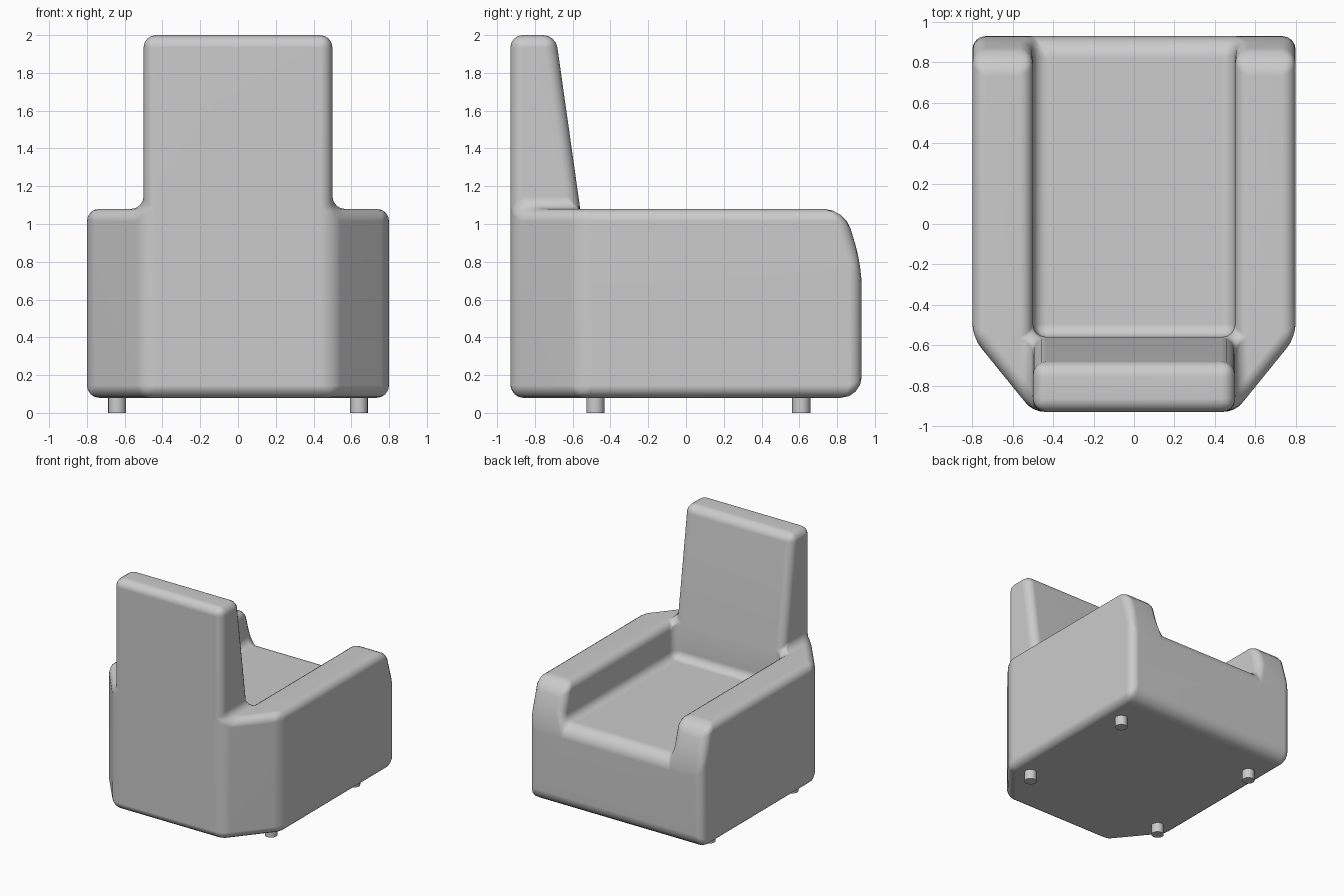
import bpy, bmesh, math
from mathutils import Vector

cube = bpy.data.objects.get("Cube")
if cube:
    bpy.data.objects.remove(cube, do_unlink=True)

fabric = bpy.data.materials.new("grey fabric")
fabric.use_nodes = True
grey = (0.6, 0.6, 0.6, 1)
fabric.diffuse_color = grey
fabric.node_tree.nodes["Principled BSDF"].inputs["Base Color"].default_value = grey

BASE, SEAT, ARM, TOP = 0.08, 0.78, 1.08, 2.0
XS = [-0.8, -0.5, 0.5, 0.8]
YS = [-0.93, -0.56, 0.93]
ZS = [BASE, SEAT, ARM, TOP]


def filled(i, j, k):
    """Which blocks of the layout are solid: base, arms and backrest."""
    if not (0 <= i < 3 and 0 <= j < 2 and 0 <= k < 3):
        return False
    return k == 0 or (k == 1 and (i != 1 or j == 0)) or (k == 2 and i == 1 and j == 0)


def shape(i, j, k):
    """Corner of the layout, with slopes and cut corners applied."""
    x, y, z = XS[i], YS[j], ZS[k]
    if j == 0 and i in (0, 3):          # cut rear corners
        x = math.copysign(0.5, x)
    if j == 2 and k == 2:               # sloping arm fronts
        y = 0.84
    if j == 1 and k == 3:               # tapering backrest
        y = -0.69
    return Vector((x, y, z))


# Upholstered shell: outer faces of the solid blocks
bm = bmesh.new()
verts = {}
for i in range(3):
    for j in range(2):
        for k in range(3):
            if not filled(i, j, k):
                continue
            for axis in range(3):
                for side in (0, 1):
                    near = [i, j, k]
                    near[axis] += 2 * side - 1
                    if filled(*near):
                        continue
                    u, v = (axis + 1) % 3, (axis + 2) % 3
                    ring = []
                    for du, dv in ((0, 0), (1, 0), (1, 1), (0, 1)):
                        c = [i, j, k]
                        c[axis] += side
                        c[u] += du
                        c[v] += dv
                        co = shape(*c)
                        key = tuple(co)
                        if key not in verts:
                            verts[key] = bm.verts.new(co)
                        if verts[key] not in ring:
                            ring.append(verts[key])
                    if len(ring) > 2:
                        bm.faces.new(ring if side else ring[::-1])
bmesh.ops.recalc_face_normals(bm, faces=bm.faces)
bmesh.ops.dissolve_limit(bm, angle_limit=math.radians(4), verts=bm.verts, edges=bm.edges)

# Rounder front edges, tighter rounding elsewhere
weight = bm.edges.layers.float.new("bevel_weight_edge")
for e in bm.edges:
    if e.calc_face_angle(0) < math.radians(10):
        continue
    a, b = (v.co for v in e.verts)
    across_front = min(a.y, b.y) > 0.8 and abs(a.z - b.z) < 0.01
    e[weight] = 1.0 if across_front else 0.6
mesh = bpy.data.meshes.new("upholstered_body")
bm.to_mesh(mesh)
bm.free()
body = bpy.data.objects.new("upholstered_body", mesh)
bpy.context.collection.objects.link(body)
mesh.materials.append(fabric)
mesh.shade_smooth()
bev = body.modifiers.new("soft edges", 'BEVEL')
bev.limit_method = 'WEIGHT'
bev.width = 0.11
bev.segments = 4
normals = body.modifiers.new("even shading", 'WEIGHTED_NORMAL')
normals.keep_sharp = True

# Four short round feet
for x, side in ((-0.64, "right"), (0.64, "left")):
    for y, end in ((-0.48, "front"), (0.61, "rear")):
        bpy.ops.mesh.primitive_cylinder_add(vertices=16, radius=0.048, depth=0.12,
                                            location=(x, y, 0.06))
        foot = bpy.context.object
        foot.name = f"{end}_{side}_foot"
        foot.data.materials.append(fabric)
        bpy.ops.object.shade_smooth_by_angle()
